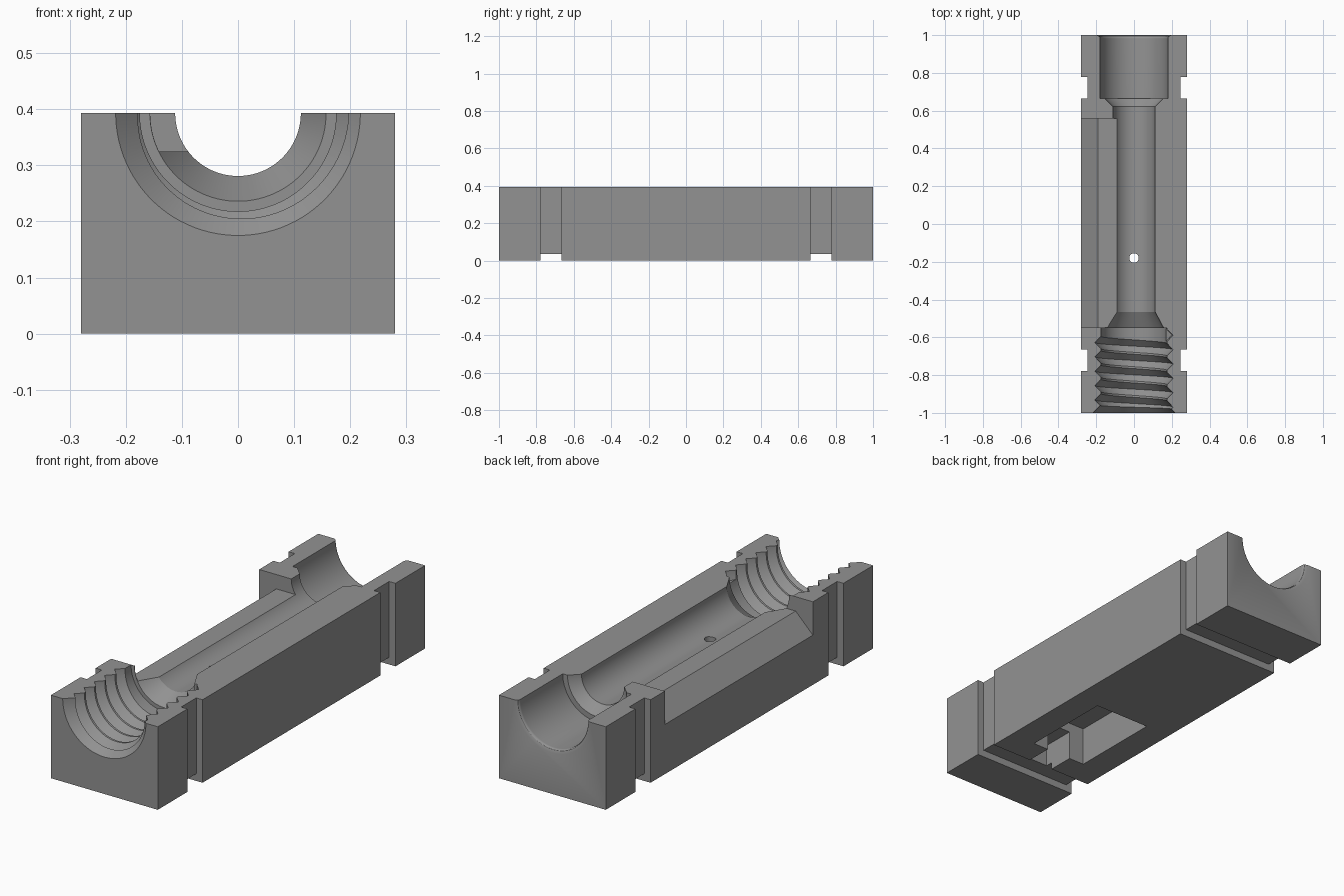
import bpy, bmesh, math

if "Cube" in bpy.data.objects:
    bpy.data.objects.remove(bpy.data.objects["Cube"])

HALF_X, TOP = 0.28, 0.393
SEG = 96

grey = bpy.data.materials.new("grey")
grey.diffuse_color = (0.29, 0.29, 0.29, 1)
grey.use_nodes = True
grey.node_tree.nodes["Principled BSDF"].inputs["Base Color"].default_value = grey.diffuse_color


def make_object(name, bm):
    bmesh.ops.recalc_face_normals(bm, faces=bm.faces)
    mesh = bpy.data.meshes.new(name)
    bm.to_mesh(mesh)
    bm.free()
    obj = bpy.data.objects.new(name, mesh)
    bpy.context.collection.objects.link(obj)
    mesh.materials.append(grey)
    return obj


def box(name, x, y, z):
    bm = bmesh.new()
    bmesh.ops.create_cube(bm, size=1)
    for v in bm.verts:
        for i, (lo, hi) in enumerate((x, y, z)):
            v.co[i] = lo if v.co[i] < 0 else hi
    return make_object(name, bm)


def skin(name, rings):
    """Closed tube through a list of equal rings of points."""
    bm = bmesh.new()
    loops = [[bm.verts.new(p) for p in ring] for ring in rings]
    n = len(loops[0])
    for a, b in zip(loops, loops[1:]):
        for i in range(n):
            j = (i + 1) % n
            bm.faces.new((a[i], a[j], b[j], b[i]))
    bm.faces.new(loops[0])
    bm.faces.new(loops[-1])
    return make_object(name, bm)


def lathe(name, profile):
    """Revolve (y, radius) pairs round the bore axis."""
    angles = [2 * math.pi * (i + 0.5) / SEG for i in range(SEG)]
    return skin(name, [[(r * math.cos(a), y, TOP + r * math.sin(a)) for a in angles]
                       for y, r in profile])


def cut(target, cutter):
    mod = target.modifiers.new("cut", 'BOOLEAN')
    mod.operation, mod.solver, mod.object = 'DIFFERENCE', 'EXACT', cutter
    deps = bpy.context.evaluated_depsgraph_get()
    mesh = bpy.data.meshes.new_from_object(target.evaluated_get(deps))
    target.modifiers.clear()
    target.data = mesh
    bpy.data.objects.remove(cutter)


block = box("half_block", (-HALF_X, HALF_X), (-1, 1), (0, TOP))

# Clamp grooves round the sides and underside at each end
for s in (-1, 1):
    y = sorted((s * 0.665, s * 0.778))
    cut(block, box("groove_bottom", (-0.4, 0.4), y, (-0.1, 0.034)))
    for t in (-1, 1):
        cut(block, box("groove_side", sorted((t * 0.247, t * 0.4)), y, (-0.2, 0.6)))

# Stepped bore: chamfered thread mouth, cones, narrow middle, rounded socket
fillet = [(1 - 0.018 * math.cos(a), 0.198 - 0.018 * math.sin(a))
          for a in [math.pi / 2 * k / 5 for k in range(5, -1, -1)]]
fillet = sorted((y, 0.18 + 0.018 * (1 - math.sqrt(max(0, 1 - ((y - 0.982) / 0.018) ** 2))))
                for y, _ in fillet)
cut(block, lathe("bore", [(-1.02, 0.236), (-1, 0.218), (-0.957, 0.175), (-0.55, 0.175),
                          (-0.55, 0.157), (-0.465, 0.112), (0.622, 0.112), (0.665, 0.155),
                          (0.665, 0.18)] + fillet + [(1.05, 0.198)]))

# Internal screw thread swept along a helix
PITCH, STEPS = 0.076, 64
tooth = [(0.165, -0.036), (0.174, -0.034), (0.207, 0), (0.174, 0.034), (0.165, 0.036)]
rings = []
for k in range(int(6.05 * STEPS)):
    t = 2 * math.pi * (k + 0.37) / STEPS
    y0 = -1.045 + PITCH * k / STEPS
    rings.append([(r * math.cos(t), y0 + dy, TOP - r * math.sin(t)) for r, dy in tooth])
cut(block, skin("thread", rings))

# Opening along the left side: flat shelf, then a slope to the outside
shelf = [(-0.02, 0.325), (-0.19, 0.325), (-0.30, 0.215), (-0.30, 0.5), (-0.02, 0.5)]
cut(block, skin("side_opening", [[(x, y, z) for x, z in shelf] for y in (-0.549, 0.558)]))

# Pocket under the block with a channel to the front groove
cut(block, box("pocket", (-0.147, 0.147), (-0.537, -0.085), (-0.1, 0.186)))
cut(block, box("channel", (-0.065, 0.065), (-0.70, -0.5), (-0.1, 0.14)))

# Small hole from the pocket up into the bore
hole = [2 * math.pi * i / 32 for i in range(32)]
cut(block, skin("pin_hole", [[(0.025 * math.cos(a), -0.18 + 0.025 * math.sin(a), z)
                              for a in hole] for z in (0.1, 0.35)]))

bpy.ops.object.select_all(action='DESELECT')
block.select_set(True)
bpy.context.view_layer.objects.active = block
bpy.ops.object.shade_smooth_by_angle(angle=math.radians(25))
